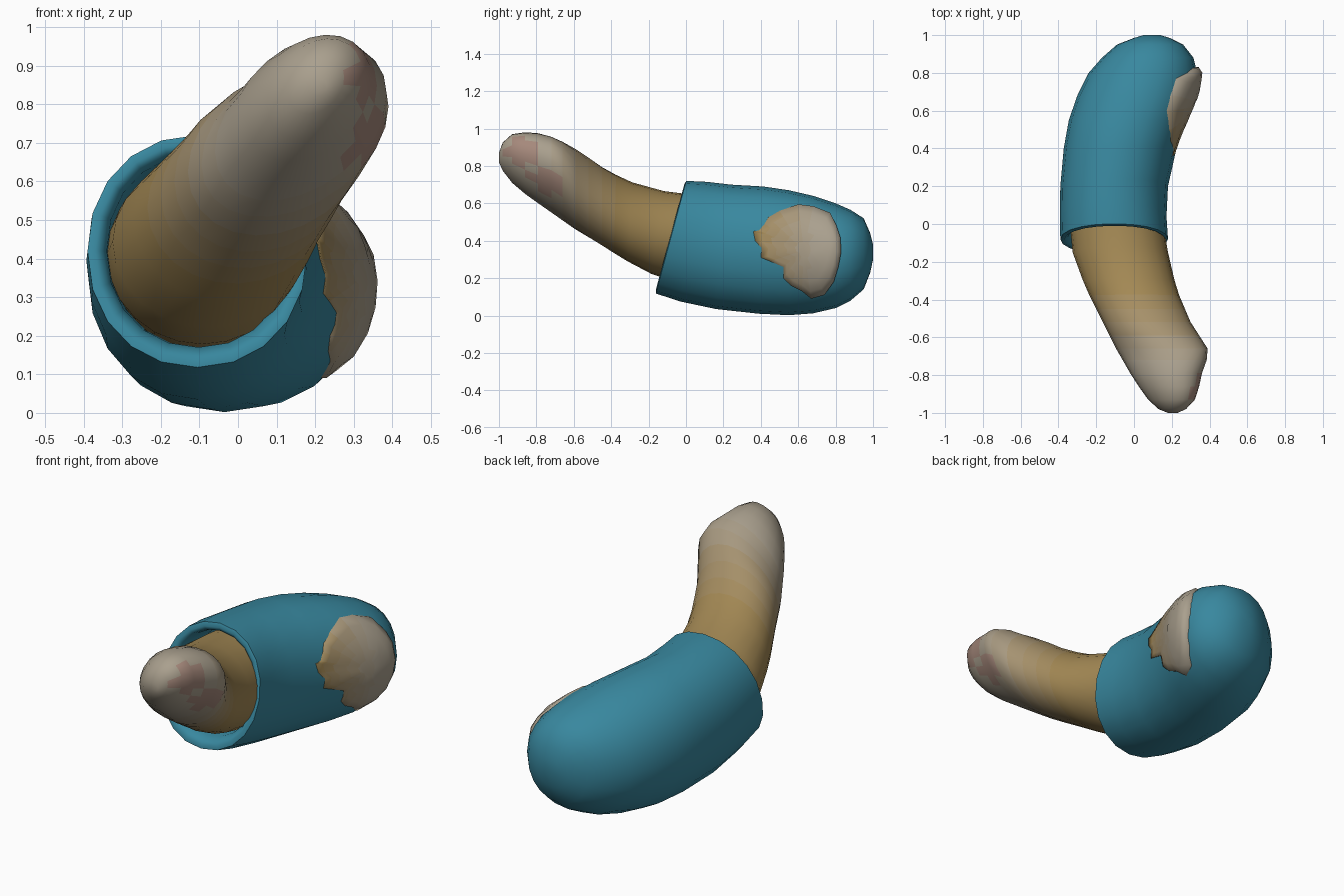
import bpy, math
from mathutils import Vector
from mathutils.bvhtree import BVHTree

if "Cube" in bpy.data.objects:
    bpy.data.objects.remove(bpy.data.objects["Cube"])


def mat(name, rgb):
    m = bpy.data.materials.new(name)
    m.diffuse_color = (*rgb, 1)
    m.use_nodes = True
    m.node_tree.nodes["Principled BSDF"].inputs["Base Color"].default_value = m.diffuse_color
    return m


def make(name, verts, faces, mats, angle=60):
    me = bpy.data.meshes.new(name)
    me.from_pydata(verts, [], faces)
    ob = bpy.data.objects.new(name, me)
    bpy.context.collection.objects.link(ob)
    for m in mats:
        me.materials.append(m)
    bpy.ops.object.select_all(action='DESELECT')
    ob.select_set(True)
    bpy.context.view_layer.objects.active = ob
    bpy.ops.object.mode_set(mode='EDIT')
    bpy.ops.mesh.select_all(action='SELECT')
    bpy.ops.mesh.normals_make_consistent(inside=False)
    bpy.ops.object.mode_set(mode='OBJECT')
    bpy.ops.object.shade_smooth_by_angle(angle=math.radians(angle))
    return ob


def loft(rings, n, cap_start, cap_end, power=1.0):
    """Ring: y, xmin, xmax, zmin, zmax, shear of y by height, skew of z by x."""
    def squarish(v):
        return math.copysign(abs(v) ** power, v)
    verts, faces = [], []
    for y, x0, x1, z0, z1, shear, skew in rings:
        cx, cz, rx, rz = (x0 + x1) / 2, (z0 + z1) / 2, (x1 - x0) / 2, (z1 - z0) / 2
        rz = math.sqrt(max(rz * rz - skew * skew, 1e-6))
        for i in range(n):
            a = 2 * math.pi * i / n
            c, d = squarish(math.cos(a)), squarish(math.sin(a))
            dz = rz * d + skew * c
            verts.append((cx + rx * c, y + shear * dz, cz + dz))
    for r in range(len(rings) - 1):
        for i in range(n):
            j = (i + 1) % n
            faces.append((r * n + i, r * n + j, r * n + n + j, r * n + n + i))
    if cap_start:
        faces.append(tuple(range(n)))
    if cap_end:
        faces.append(tuple(range(len(verts) - n, len(verts))))
    return verts, faces


# Sleeve: inner wall, rounded lip, then outer shell closing at the back
s = .27
sleeve_rings = [
    (.12, -.33, .13, .17, .65, s, 0), (-.04, -.34, .135, .17, .67, s, 0),
    (-.07, -.35, .145, .158, .68, s, 0), (-.085, -.37, .165, .14, .70, s, 0),
    (-.08, -.39, .18, .118, .72, s, 0), (.04, -.393, .172, .075, .715, .22, 0),
    (.2, -.39, .18, .035, .70, .12, 0), (.4, -.372, .225, .01, .69, .04, 0),
    (.55, -.345, .275, .002, .67, 0, 0), (.68, -.30, .32, .012, .64, 0, 0),
    (.8, -.24, .335, .04, .60, 0, 0), (.88, -.17, .315, .08, .565, 0, 0),
    (.95, -.09, .26, .14, .52, 0, 0), (.985, 0, .19, .23, .44, 0, 0),
    (1, .05, .14, .30, .38, 0, 0)]
sv, sf = loft(sleeve_rings, 20, False, True, .95)
make("sleeve", sv, sf, [mat("teal_cloth", (.04, .245, .345))])

# Limb: curved tapering body with a blunt, slightly bulging tip
limb_rings = [
    (.3, -.31, .12, .15, .61, .2, 0), (.15, -.33, .13, .165, .63, .2, 0),
    (0, -.34, .155, .178, .645, .2, 0), (-.15, -.325, .18, .222, .665, .15, 0),
    (-.3, -.27, .215, .29, .712, .06, 0), (-.38, -.235, .24, .335, .752, .03, .01),
    (-.45, -.20, .27, .375, .795, 0, .02), (-.52, -.165, .30, .417, .845, 0, .03),
    (-.59, -.13, .345, .46, .89, 0, .05), (-.66, -.095, .39, .508, .93, 0, .075),
    (-.72, -.06, .385, .55, .957, 0, .075), (-.79, -.02, .36, .60, .975, 0, .06),
    (-.86, .025, .345, .65, .98, 0, .05), (-.93, .075, .322, .71, .97, 0, .04),
    (-.98, .13, .275, .775, .925, 0, .02), (-1, .18, .23, .82, .87, 0, 0)]
lv, lf = loft(limb_rings, 24, True, True)
gold, grey, pink = Vector((.37, .25, .09)), Vector((.40, .35, .27)), Vector((.38, .25, .20))
steps = 7
skins = [mat(f"skin_{i}", gold.lerp(grey, i / steps)) for i in range(steps + 1)]
skins.append(mat("skin_flushed", pink))
limb = make("limb", lv, lf, skins)
blotches = [Vector((.33, -.88, .88)), Vector((.34, -.75, .73))]
for p in limb.data.polygons:
    p.material_index = round(min(max((-.36 - p.center.y) / .4, 0), 1) * steps)
    if min((p.center - b).length for b in blotches) < .085:
        p.material_index = steps + 1

# Bare patch: bulge showing through a torn hole on the right side of the sleeve
outline = [(.36, .45), (.39, .455), (.42, .49), (.44, .525), (.5, .56), (.6, .595), (.68, .585),
           (.77, .55), (.805, .48), (.825, .42), (.83, .34), (.815, .26), (.79, .18), (.74, .11),
           (.67, .09), (.62, .13), (.56, .16), (.52, .20), (.52, .26), (.45, .29), (.40, .31),
           (.405, .36), (.37, .40)]
bvh = BVHTree.FromPolygons(sv, sf)
cy, cz, k = .63, .35, len(outline)
pv, pf = [], []
for r, f in enumerate((1, 1, .85, .65, .4, .18)):
    for y, z in outline:
        py, pz = cy + (y - cy) * f, cz + (z - cz) * f
        hit = bvh.ray_cast(Vector((2, py, pz)), Vector((-1, 0, 0)))[0]
        back = min(max((py - .45) / .3, 0), 1)
        lift = .004 + (.026 * back if r > 1 else .014 * back)
        pv.append((hit.x + (lift if r else -.02), py, pz))
for r in range(5):
    for i in range(k):
        j = (i + 1) % k
        pf.append((r * k + i, r * k + j, r * k + k + j, r * k + k + i))
pf.append(tuple(range(5 * k, 6 * k)))
patch = make("bare_patch", pv, pf, skins[:steps + 1], 80)
for p in patch.data.polygons:
    p.material_index = round(min(max((p.center.y - .38) / .3, 0), 1) * steps)
